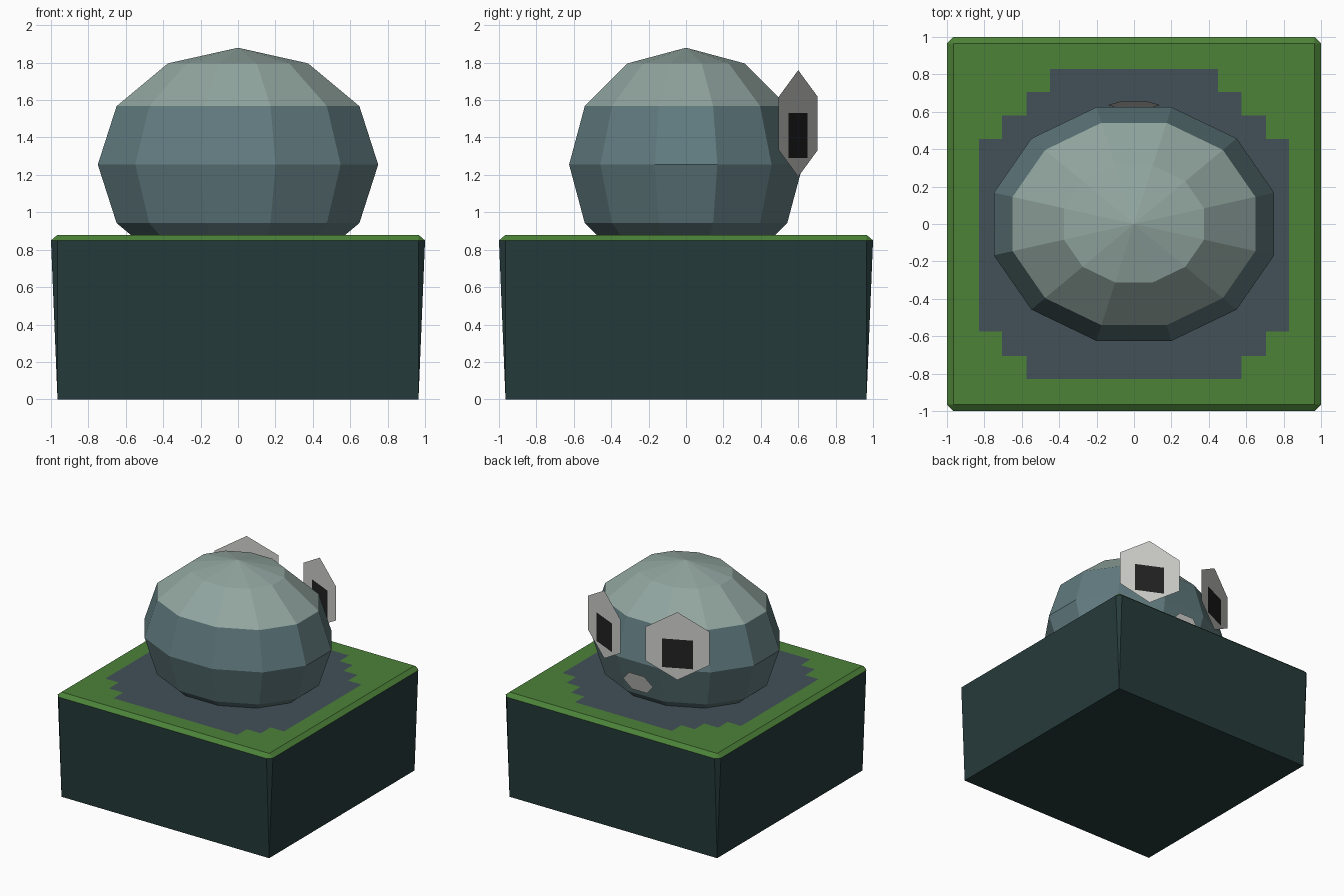
import bpy, bmesh, math
from mathutils import Matrix

if "Cube" in bpy.data.objects:
    bpy.data.objects.remove(bpy.data.objects["Cube"])


def material(name, hex_code):
    rgb = [int(hex_code[i:i + 2], 16) / 255 for i in (0, 2, 4)]
    lin = [c / 12.92 if c <= 0.04045 else ((c + 0.055) / 1.055) ** 2.4 for c in rgb]
    mat = bpy.data.materials.new(name)
    mat.diffuse_color = (*lin, 1)
    mat.use_nodes = True
    mat.node_tree.nodes["Principled BSDF"].inputs["Base Color"].default_value = mat.diffuse_color
    return mat


WALL = material("dark_teal", "263B3B")
GRASS = material("grass_green", "4C8238")
SLATE = material("slate", "435158")
CAP = material("pale_grey_green", "92A6A0")
BODY = material("blue_grey", "617B7F")
WHITE = material("light_grey", "D0D0CD")
BLACK = material("near_black", "222222")


def finish(bm, name, mats):
    mesh = bpy.data.meshes.new(name)
    bm.to_mesh(mesh)
    bm.free()
    for m in mats:
        mesh.materials.append(m)
    obj = bpy.data.objects.new(name, mesh)
    bpy.context.collection.objects.link(obj)
    return obj


def add_face(bm, points, index=0):
    face = bm.faces.new([bm.verts.new(p) for p in points])
    face.material_index = index
    return face


# Planter block: tapered walls, chamfered corners and rim
IN, OUT, RIM, TOP = 0.965, 1.0, 0.85, 0.88
bm = bmesh.new()
for k in range(4):
    quarter = Matrix.Rotation(k * math.pi / 2, 3, 'Z')
    parts = [
        ([(-IN, -IN, 0), (IN, -IN, 0), (IN, -OUT, RIM), (-IN, -OUT, RIM)], 0),
        ([(IN, -IN, 0), (OUT, -IN, RIM), (IN, -OUT, RIM)], 0),
        ([(-IN, -OUT, RIM), (IN, -OUT, RIM), (IN, -IN, TOP), (-IN, -IN, TOP)], 1),
        ([(IN, -OUT, RIM), (OUT, -IN, RIM), (IN, -IN, TOP)], 1),
    ]
    for points, index in parts:
        verts = [bm.verts.new(quarter @ bm.verts.new(p).co) for p in points]
        bm.faces.new(verts).material_index = index
bmesh.ops.delete(bm, geom=[v for v in bm.verts if not v.link_faces], context='VERTS')
add_face(bm, [(-IN, IN, 0), (IN, IN, 0), (IN, -IN, 0), (-IN, -IN, 0)])
bmesh.ops.remove_doubles(bm, verts=bm.verts, dist=0.0005)
finish(bm, "planter_block", [WALL, GRASS])

# Ground: grass with a stepped slate patch, one row of cells per step
half_widths = [0, 0.575, 0.705, 0.83, 0.705, 0.575, 0.45, 0]
rows = [-IN, -0.83, -0.705, -0.575, 0.455, 0.58, 0.705, 0.83, IN]
cols = [-IN, -0.83, -0.705, -0.575, -0.45, 0.45, 0.575, 0.705, 0.83, IN]
bm = bmesh.new()
for y0, y1, half in zip(rows, rows[1:], half_widths):
    for x0, x1 in zip(cols, cols[1:]):
        inside = abs(x0 + x1) / 2 < half
        add_face(bm, [(x0, y0, TOP), (x1, y0, TOP), (x1, y1, TOP), (x0, y1, TOP)], int(inside))
bmesh.ops.remove_doubles(bm, verts=bm.verts, dist=0.0005)
finish(bm, "ground_top", [GRASS, SLATE])

# Body: faceted ellipsoid with a paler cap
bm = bmesh.new()
bmesh.ops.create_uvsphere(bm, u_segments=12, v_segments=6, radius=1,
                          matrix=Matrix.Rotation(math.radians(15), 4, 'Z'))
for f in bm.faces:
    f.material_index = int(f.calc_center_median().z > 0.5)
bmesh.ops.transform(bm, verts=bm.verts, matrix=Matrix.Translation((0, 0, 1.255))
                    @ Matrix.Diagonal((0.776, 0.647, 0.625, 1)))
finish(bm, "body", [BODY, CAP])

# Eyes: upright hexagon plates with a dark pupil cut into the same plane
R = 0.285
for side, label in ((1, "right"), (-1, "left")):
    bm = bmesh.new()
    hexa = [(R * math.sin(math.radians(60 * i)), 0, R * math.cos(math.radians(60 * i)))
            for i in range(6)]
    pu, lo, hi = 0.12, -0.185, 0.055
    rect = [(pu, 0, hi), (pu, 0, lo), (-pu, 0, lo), (-pu, 0, hi)]
    add_face(bm, rect, 1)
    # ring between the hexagon and the pupil
    add_face(bm, [hexa[0], hexa[1], rect[0], rect[3], hexa[5]])
    add_face(bm, [hexa[1], hexa[2], rect[1], rect[0]])
    add_face(bm, [hexa[2], hexa[3], hexa[4], rect[2], rect[1]])
    add_face(bm, [hexa[4], hexa[5], rect[3], rect[2]])
    bmesh.ops.remove_doubles(bm, verts=bm.verts, dist=0.0005)
    for f in bm.faces:
        f.normal_update()
        if f.normal.y < 0:
            f.normal_flip()
    eye = finish(bm, "eye_" + label, [WHITE, BLACK])
    eye.location = (0.34 * side, 0.6, 1.475)
    eye.rotation_euler.z = math.radians(-25 * side)

# Nose: small squashed hexagon leaning outward at the top
bm = bmesh.new()
nose = []
for i in range(6):
    a = math.radians(60 * i)
    nose.append((0.14 * math.cos(a), 0.636 + 0.023 * math.sin(a), 1.09 + 0.09 * math.sin(a)))
face = add_face(bm, nose)
face.normal_update()
if face.normal.y < 0:
    face.normal_flip()
finish(bm, "nose", [WHITE])
